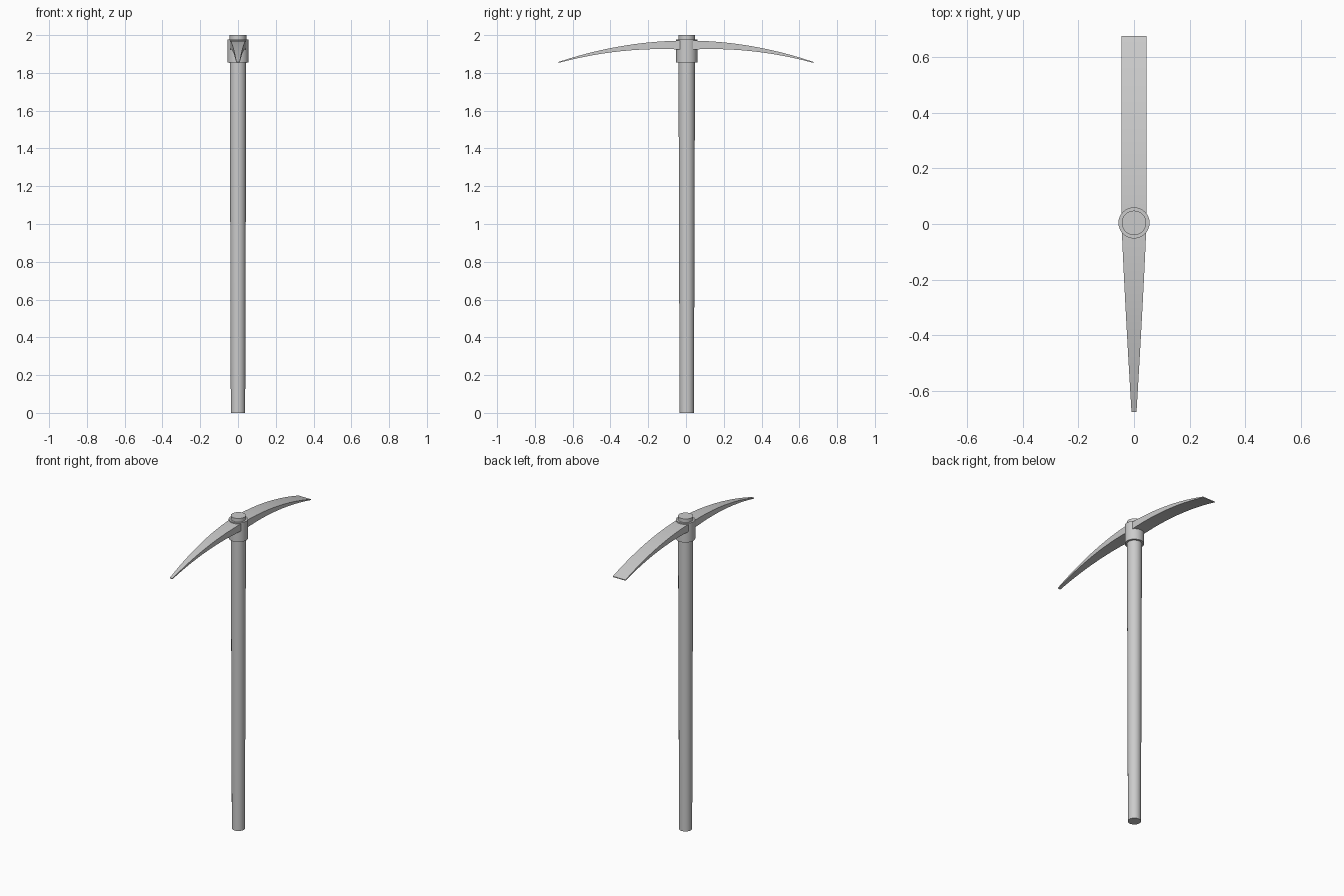
import bpy, bmesh, math

if "Cube" in bpy.data.objects:
    bpy.data.objects.remove(bpy.data.objects["Cube"])

CY = 0.004      # handle axis offset along y
TIP = 0.675     # reach of each arm
STEPS = 12


def tapered_cylinder(name, z0, z1, r0, r1, sides=32):
    bpy.ops.mesh.primitive_cone_add(vertices=sides, radius1=r0, radius2=r1,
                                    depth=z1 - z0, location=(0, CY, (z0 + z1) / 2))
    ob = bpy.context.object
    ob.name = name
    bpy.ops.object.shade_smooth_by_angle(angle=math.radians(35))
    return ob


def arm(name, side, tip_half_width, power):
    """Curved rectangular bar swept outward from the collar, thinning to the tip."""
    bm = bmesh.new()
    rings = []
    for i in range(STEPS + 1):
        t = i / STEPS
        y = CY + (side * TIP - CY) * t
        w = 0.0445 + (tip_half_width - 0.0445) * t ** power
        top = 1.971 - 0.113 * t ** 2
        thick = 0.049 + (0.005 - 0.049) * t
        rings.append([bm.verts.new(p) for p in (
            (-w, y, top), (w, y, top), (w, y, top - thick), (-w, y, top - thick))])
    for a, b in zip(rings, rings[1:]):
        for k in range(4):
            n = (k + 1) % 4
            bm.faces.new((a[k], a[n], b[n], b[k]))
    bm.faces.new(rings[0])
    bm.faces.new(rings[-1])
    bmesh.ops.recalc_face_normals(bm, faces=bm.faces)
    me = bpy.data.meshes.new(name)
    bm.to_mesh(me)
    bm.free()
    ob = bpy.data.objects.new(name, me)
    bpy.context.collection.objects.link(ob)
    bpy.ops.object.select_all(action='DESELECT')
    bpy.context.view_layer.objects.active = ob
    ob.select_set(True)
    bpy.ops.object.shade_smooth_by_angle(angle=math.radians(30))
    return ob


# Long wooden shaft, slightly wider at the head
tapered_cylinder("handle", 0.0, 2.0, 0.038, 0.044)
# Socket around the shaft
tapered_cylinder("collar", 1.855, 1.977, 0.056, 0.056)
# Pointed arm at the front, flat chisel arm at the back
arm("pick_arm", -1, 0.009, 1.15)
arm("chisel_arm", 1, 0.0445, 1.0)
